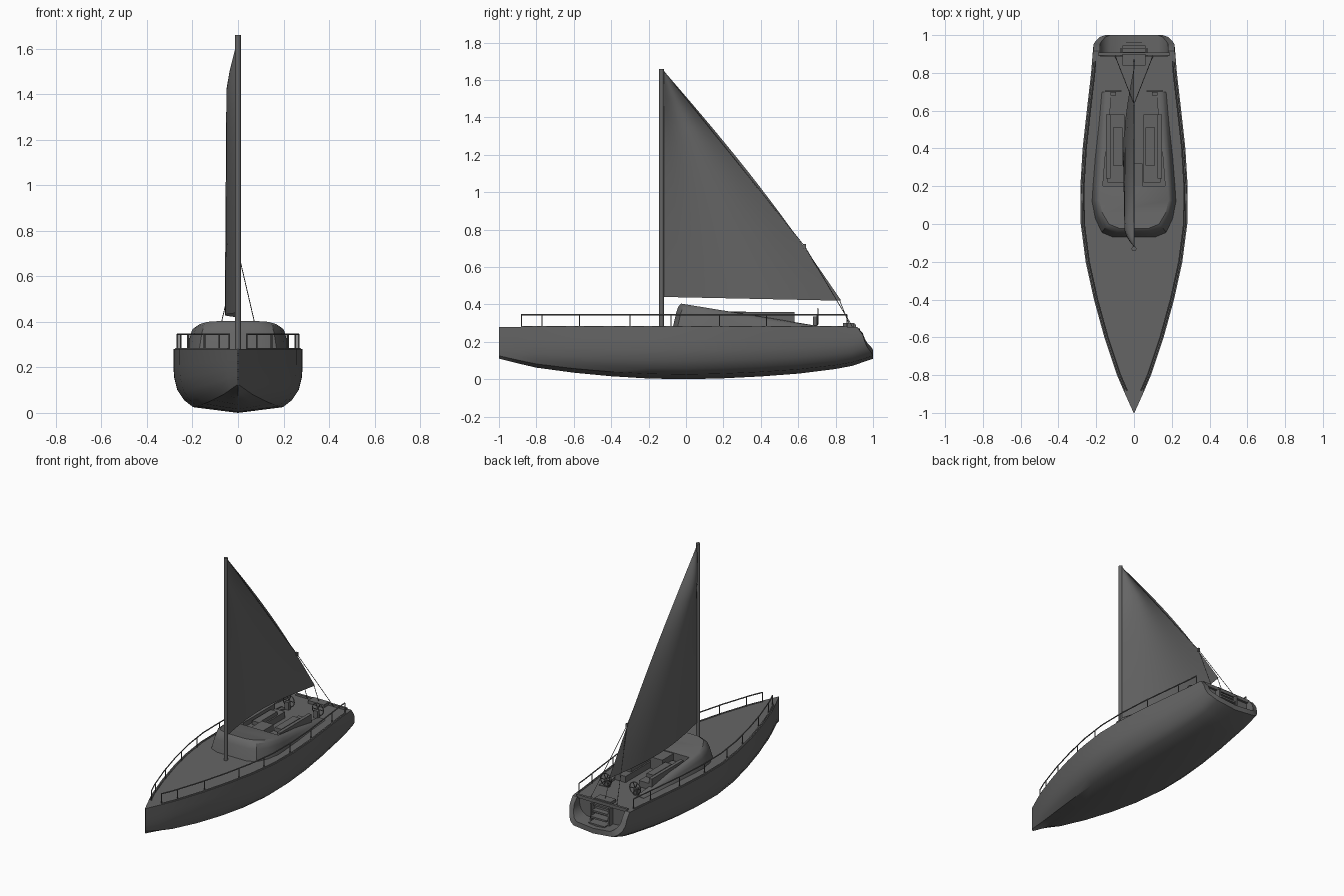
import bpy, bmesh, math
from mathutils import Vector

cube = bpy.data.objects.get("Cube")
if cube:
    bpy.data.objects.remove(cube, do_unlink=True)

grey = bpy.data.materials.new("dark grey")
grey.use_nodes = True
COLOUR = (0.13, 0.13, 0.13, 1)
grey.diffuse_color = COLOUR
grey.node_tree.nodes["Principled BSDF"].inputs["Base Color"].default_value = COLOUR
DECK = 0.28


def add(name, bm, angle=None, weld=True):
    """Turn a bmesh into an object, optionally smooth below an angle."""
    if weld:
        bmesh.ops.remove_doubles(bm, verts=bm.verts, dist=1e-5)
        bmesh.ops.recalc_face_normals(bm, faces=bm.faces)
    me = bpy.data.meshes.new(name)
    bm.to_mesh(me)
    bm.free()
    me.materials.append(grey)
    ob = bpy.data.objects.new(name, me)
    bpy.context.collection.objects.link(ob)
    if angle:
        bpy.ops.object.select_all(action='DESELECT')
        ob.select_set(True)
        bpy.context.view_layer.objects.active = ob
        bpy.ops.object.shade_smooth_by_angle(angle=math.radians(angle))
    return ob


def box(name, x0, x1, y0, y1, z0, z1):
    bm = bmesh.new()
    bmesh.ops.create_cube(bm, size=1)
    for v in bm.verts:
        v.co = ((x0 + x1) / 2 + v.co.x * (x1 - x0),
                (y0 + y1) / 2 + v.co.y * (y1 - y0),
                (z0 + z1) / 2 + v.co.z * (z1 - z0))
    return add(name, bm)


def tube(name, paths, radius):
    cu = bpy.data.curves.new(name, 'CURVE')
    cu.dimensions = '3D'
    cu.bevel_depth = radius
    cu.bevel_resolution = 1
    cu.use_fill_caps = True
    for path in paths:
        s = cu.splines.new('POLY')
        s.points.add(len(path) - 1)
        for p, co in zip(s.points, path):
            p.co = (*co, 1)
    cu.materials.append(grey)
    ob = bpy.data.objects.new(name, cu)
    bpy.context.collection.objects.link(ob)


def strip(bm, a, b):
    for i in range(len(a) - 1):
        bm.faces.new((a[i], a[i + 1], b[i + 1], b[i]))


# Hull: stations of (y, half beam, keel height)
STATIONS = [(-1, 0.002, .11), (-.9, .047, .085), (-.8, .09, .062), (-.6, .157, .035),
            (-.4, .212, .016), (-.2, .256, .004), (0, .282, 0), (.2, .284, .005),
            (.4, .272, .015), (.6, .25, .03), (.8, .227, .055), (.89, .22, .072)]
SECTION = [(0, 0), (.35, .045), (.7, .09), (.84, .2), (.94, .35), (.99, .55), (1, .75), (1, 1)]
STERN_Y = [1, 1, 1, .99, .97, .955, .945, .915]


def beam(y):
    for (y0, b0, _), (y1, b1, _) in zip(STATIONS, STATIONS[1:]):
        if y <= y1:
            return b0 + (b1 - b0) * (y - y0) / (y1 - y0)
    return b1


def mirrored(bm, half):
    """Full cross-section, from one deck edge under the keel to the other."""
    pts = [(-x, y, z) for x, y, z in reversed(half[1:])] + half
    return [bm.verts.new(p) for p in pts]


bm = bmesh.new()
rings = []
for y, b, k in STATIONS:
    rings.append(mirrored(bm, [(b * fx, y, k + (DECK - k) * fz) for fx, fz in SECTION]))
stern = [(.215 * fx, y, .11 + (DECK - .11) * fz) for (fx, fz), y in zip(SECTION, STERN_Y)]
rings.append(mirrored(bm, stern))
for a, b in zip(rings, rings[1:]):
    strip(bm, a, b)
# Deck
for a, b in zip(rings[:-2], rings[1:-1]):
    bm.faces.new((a[0], a[-1], b[-1], b[0]))
# Open stern well with a thick rim
inner = [(x * .84, y, z + .035 * (DECK - z) / .17) for x, y, z in stern]
rim = mirrored(bm, inner)
wall = mirrored(bm, [(x, .89, z) for x, y, z in inner])
strip(bm, rings[-1], rim)
strip(bm, rim, wall)
bm.faces.new(wall)
for e in (0, -1):
    bm.faces.new((rings[-2][e], rings[-1][e], rim[e], wall[e]))
add("hull", bm, 32)

# Stern steps
for i in range(4):
    box("stern_step", -.06, .06, .88, .91 + .018 * i, .25 - .035 * i, .262 - .035 * i)
for s in (-1, 1):
    box("step_side", s * .068 - .005, s * .068 + .005, .88, .93, .14, .27)
box("stern_locker", -.06, .06, .84, .9, DECK, .3)
box("stern_sill", -.19, .19, .892, .908, DECK - .01, .292)

# Cabin: outline swept up into a sloping roof, with open cockpit behind
OUTLINE = [(.11, -.07), (.17, -.045), (.205, .03), (.222, .12),
           (.217, .2), (.205, .35), (.185, .53), (.17, .7)]
OPEN = 4
FLOOR = .283


def roof(y):
    return .4 - .163 * y


def side_ring(bm, s, inset, push, height):
    ring = []
    for x, y in OUTLINE:
        y2 = y + push * max(0, min(1, (.15 - y) / .2))
        ring.append(bm.verts.new((s * (x - inset), y2, DECK + (roof(y2) - DECK) * height)))
    return ring


bm = bmesh.new()
sides = []
for s in (-1, 1):
    outer = [side_ring(bm, s, i, p, h) for i, p, h in
             ((0, 0, 0), (.012, .018, .6), (.022, .03, .88), (.038, .045, 1))]
    for a, b in zip(outer, outer[1:]):
        strip(bm, a, b)
    top = outer[-1]
    lip = [bm.verts.new(v.co - Vector((s * .014, 0, 0))) for v in top[OPEN:]]
    foot = [bm.verts.new((v.co.x, v.co.y, FLOOR)) for v in lip]
    strip(bm, top[OPEN:], lip)
    strip(bm, lip, foot)
    bm.faces.new([r[-1] for r in outer] + [lip[-1], foot[-1]])
    sides.append((outer, lip, foot))
(lo, ll, lf), (ro, rl, rf) = sides
strip(bm, [r[0] for r in lo], [r[0] for r in ro])
strip(bm, lo[-1][:OPEN + 1], ro[-1][:OPEN + 1])
strip(bm, lf, rf)
bm.faces.new((ll[0], rl[0], rf[0], lf[0]))
add("cabin", bm, 35)

# Cockpit furniture
box("companionway", -.045, .045, .17, .32, FLOOR, .362)
for s in (-1, 1):
    def sbox(name, x0, x1, *rest):
        box(name, min(s * x0, s * x1), max(s * x0, s * x1), *rest)
    sbox("seat", .05, .14, .22, .58, FLOOR, .325)
    sbox("seat_back", .125, .148, .24, .58, FLOOR, .36)
    sbox("table", .06, .11, .31, .51, .325, .35)
    sbox("helm_post", .095, .125, .68, .7, FLOOR, .335)
    # Steering wheel
    hub = Vector((s * .11, .705, .335))
    spokes = [hub + Vector((math.cos(a) * .042, 0, math.sin(a) * .042))
              for a in [i * math.tau / 16 for i in range(17)]]
    tube("steering_wheel", [spokes] + [[spokes[i], spokes[i + 8]] for i in (0, 3, 5)], .003)

# Guard rails on both sides
POSTS = [-.88, -.77, -.57, -.3, -.08, .18, .43, .7, .86]
for s in (-1, 1):
    def at(y, z):
        return (s * (beam(y) - .018), y, z)
    ys = sorted(set(POSTS + [st[0] for st in STATIONS[2:-1]]))
    tube("guard_rail", [[at(y, .345) for y in ys]], .004)
    tube("rail_posts", [[at(y, DECK - .005), at(y, .345)] for y in POSTS], .0035)
    # Low toe rail along the deck edge
    tube("toe_rail", [[(s * (beam(y) - .012), y, DECK) for y in ys]], .005)

# Mast
bm = bmesh.new()
bmesh.ops.create_cone(bm, cap_ends=True, segments=12, radius1=.013, radius2=.013, depth=1.38)
bmesh.ops.translate(bm, verts=bm.verts, vec=(0, -.131, .97))
add("mast", bm, 40)

# Mainsail: a bellied triangle with a rounded trailing edge
bm = bmesh.new()
ROWS, COLS = 16, 10
grid = []
for r in range(ROWS + 1):
    t = r / ROWS
    aft = -.12 + .95 * (1 - t) + .035 * math.sin(math.pi * t)
    row = []
    for c in range(COLS + 1):
        u = c / COLS
        belly = .058 * math.sin(math.pi * u) * min(1, (1 - t) * 6) * (1 - .15 * t)
        row.append(bm.verts.new((-belly, -.12 + (aft + .12) * u,
                                 .44 + 1.21 * t - .02 * u * (1 - t))))
    grid.append(row)
for a, b in zip(grid, grid[1:]):
    strip(bm, a, b)
add("mainsail", bm, 40)

# Split backstay and sheet
fork = (0, .635, .71)
tube("backstay", [[(0, -.125, 1.655), fork]] +
     [[fork, (s * .1, .89, DECK)] for s in (-1, 1)], .002)
box("backstay_block", -.006, .006, .628, .642, .7, .722)
tube("sheet", [[(0, .82, .425), (0, .87, .3)]], .002)
